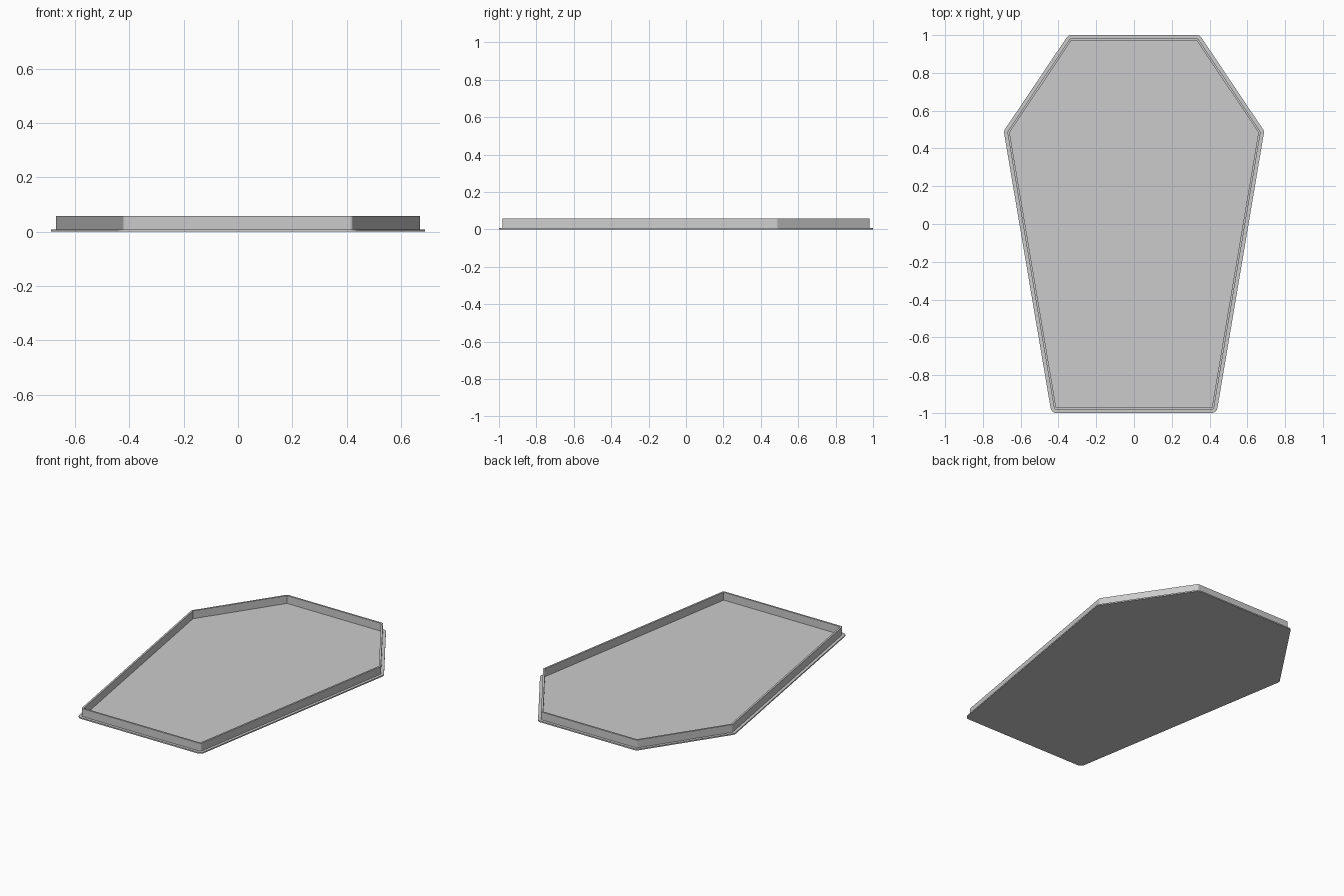
import bpy, bmesh, math
from mathutils import Vector

if "Cube" in bpy.data.objects:
    bpy.data.objects.remove(bpy.data.objects["Cube"])

# Inner outline of the tray, counter-clockwise
HALF = [(0.412, -0.97), (0.658, 0.485), (0.332, 0.97)]
OUTLINE = [Vector(p) for p in HALF] + [Vector((-x, y)) for x, y in reversed(HALF)]

grey = bpy.data.materials.new("plain_grey")
grey.diffuse_color = (0.6, 0.6, 0.6, 1)
grey.use_nodes = True
grey.node_tree.nodes["Principled BSDF"].inputs["Base Color"].default_value = grey.diffuse_color


def offset_outline(dist, steps=6):
    """Grow the outline by dist with rounded corners."""
    pts, n = [], len(OUTLINE)
    for i, p in enumerate(OUTLINE):
        a = p - OUTLINE[i - 1]
        b = OUTLINE[(i + 1) % n] - p
        start = math.atan2(-a.x, a.y)
        turn = math.atan2(a.x * b.y - a.y * b.x, a.dot(b))
        for k in range(steps + 1):
            t = start + turn * k / steps
            pts.append(p + dist * Vector((math.cos(t), math.sin(t))))
    # the normal points right of each edge
    return pts


def outward(dist):
    return [Vector((q.x, q.y)) for q in offset_outline(dist)]


def ring(bm, pts, z):
    return [bm.verts.new((p.x, p.y, z)) for p in pts]


def bridge(bm, low, high):
    n = len(low)
    for i in range(n):
        j = (i + 1) % n
        bm.faces.new((low[i], low[j], high[j], high[i]))


# Outward normal of an edge (dx, dy) is (dy, -dx)
def offset_outline(dist, steps=6):
    """Grow the outline by dist with rounded corners."""
    pts, n = [], len(OUTLINE)
    for i, p in enumerate(OUTLINE):
        a = p - OUTLINE[i - 1]
        b = OUTLINE[(i + 1) % n] - p
        start = math.atan2(-a.x, a.y)
        turn = math.atan2(a.x * b.y - a.y * b.x, a.dot(b))
        for k in range(steps + 1):
            t = start + turn * k / steps
            pts.append(p + dist * Vector((math.cos(t), math.sin(t))))
    return pts


# Tray: flanged base plate with a thin upright wall, one closed surface
FLOOR, TOP = 0.008, 0.058
bm = bmesh.new()
flange, wall = outward(0.03), outward(0.012)
inner = outward(0.0005)
rings = [ring(bm, pts, z) for pts, z in (
    (flange, 0), (flange, FLOOR), (wall, FLOOR),
    (wall, TOP), (inner, TOP), (inner, FLOOR))]
for low, high in zip(rings, rings[1:]):
    bridge(bm, low, high)
bm.faces.new(list(reversed(rings[0])))
bm.faces.new(rings[-1])
bmesh.ops.recalc_face_normals(bm, faces=bm.faces)

mesh = bpy.data.meshes.new("coffin_tray")
bm.to_mesh(mesh)
bm.free()
mesh.materials.append(grey)
tray = bpy.data.objects.new("coffin_tray", mesh)
bpy.context.collection.objects.link(tray)
